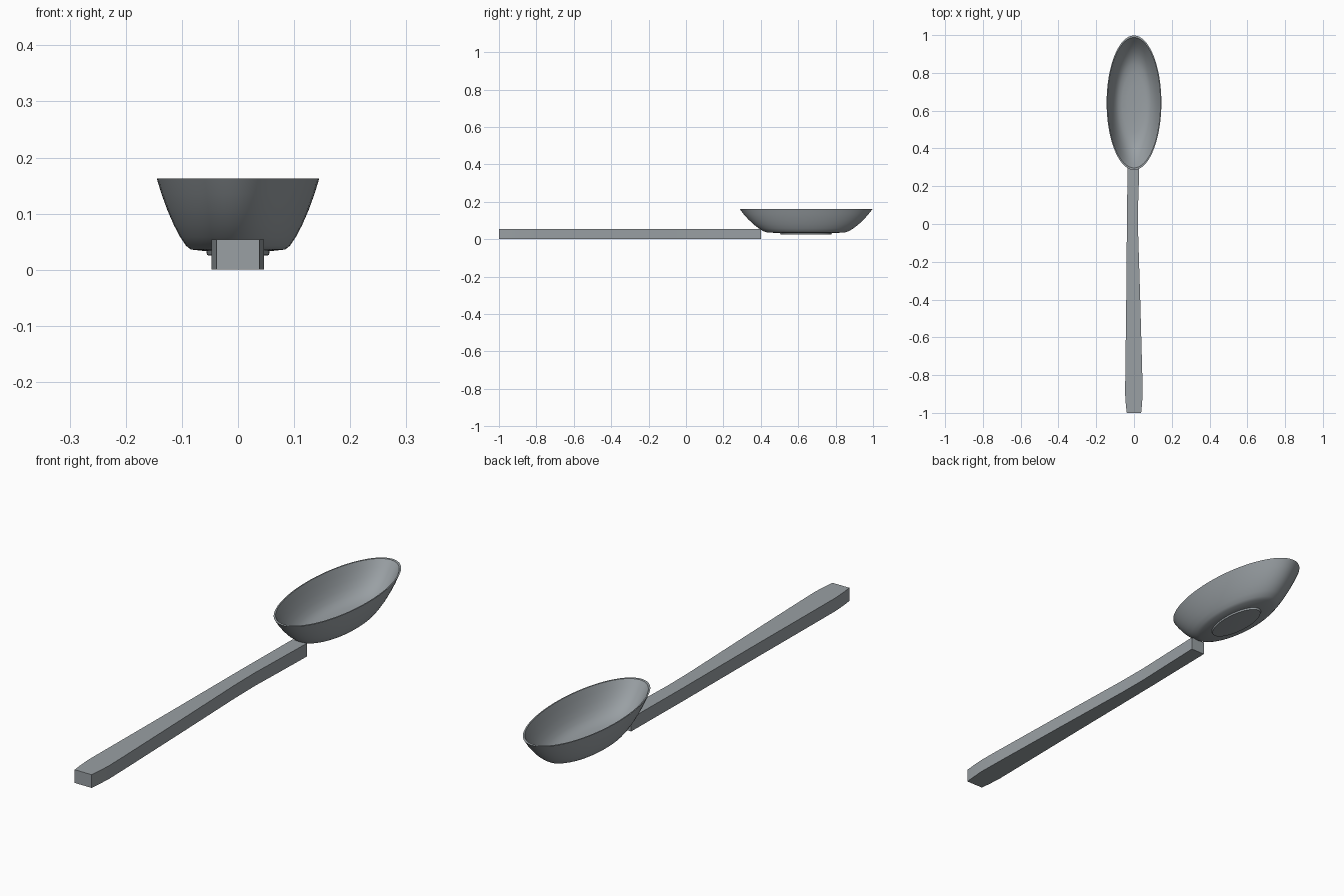
import bpy, bmesh, math

cube = bpy.data.objects.get("Cube")
if cube:
    bpy.data.objects.remove(cube)

steel = bpy.data.materials.new("brushed_grey")
steel.use_nodes = True
GREY = (0.32, 0.35, 0.37, 1)
steel.diffuse_color = GREY
steel.node_tree.nodes["Principled BSDF"].inputs["Base Color"].default_value = GREY


def finish(name, bm, angle):
    bmesh.ops.recalc_face_normals(bm, faces=bm.faces)
    mesh = bpy.data.meshes.new(name)
    bm.to_mesh(mesh)
    bm.free()
    obj = bpy.data.objects.new(name, mesh)
    bpy.context.collection.objects.link(obj)
    mesh.materials.append(steel)
    bpy.ops.object.select_all(action='DESELECT')
    obj.select_set(True)
    bpy.context.view_layer.objects.active = obj
    bpy.ops.object.shade_smooth_by_angle(angle=math.radians(angle))
    return obj


def loft(bm, rings):
    # Bridge successive vertex rings and cap both ends
    for a, b in zip(rings, rings[1:]):
        n = len(a)
        for i in range(n):
            j = (i + 1) % n
            bm.faces.new((a[i], a[j], b[j], b[i]))
    bm.faces.new(rings[0])
    bm.faces.new(rings[-1])


# Oval bowl: (relative radius, height), from foot over the rim to the inside
BOWL_Y, HALF_W, HALF_L, SIDES = 0.642, 0.145, 0.356, 64
outside = [(0.33, 0.025), (0.38, 0.026), (0.39, 0.033), (0.58, 0.036),
           (0.64, 0.043), (0.71, 0.058), (0.79, 0.08), (0.87, 0.107),
           (0.94, 0.135), (1.0, 0.163)]
inside = [(0.97, 0.163), (0.91, 0.136), (0.84, 0.108), (0.76, 0.083),
          (0.67, 0.063), (0.57, 0.05), (0.44, 0.043), (0.25, 0.04), (0.05, 0.039)]
bm = bmesh.new()
rings = []
for r, z in outside + inside:
    rings.append([bm.verts.new((HALF_W * r * math.cos(t), BOWL_Y + HALF_L * r * math.sin(t), z))
                  for t in (math.tau * i / SIDES for i in range(SIDES))])
loft(bm, rings)
finish("bowl", bm, 35)

# Flat bar handle: (y, right edge, left edge), slightly uneven in plan
stations = [(-1.0, -0.038, 0.038), (-0.96, -0.043, 0.042), (-0.9, -0.047, 0.046),
            (-0.8, -0.046, 0.044), (-0.4, -0.041, 0.033), (-0.05, -0.038, 0.022),
            (0.08, -0.037, 0.021), (0.2, -0.035, 0.025), (0.4, -0.032, 0.031)]
THICK = 0.054
bm = bmesh.new()
rings = [[bm.verts.new((x, y, z)) for x, z in ((a, 0), (b, 0), (b, THICK), (a, THICK))]
         for y, a, b in stations]
loft(bm, rings)
finish("handle", bm, 30)
